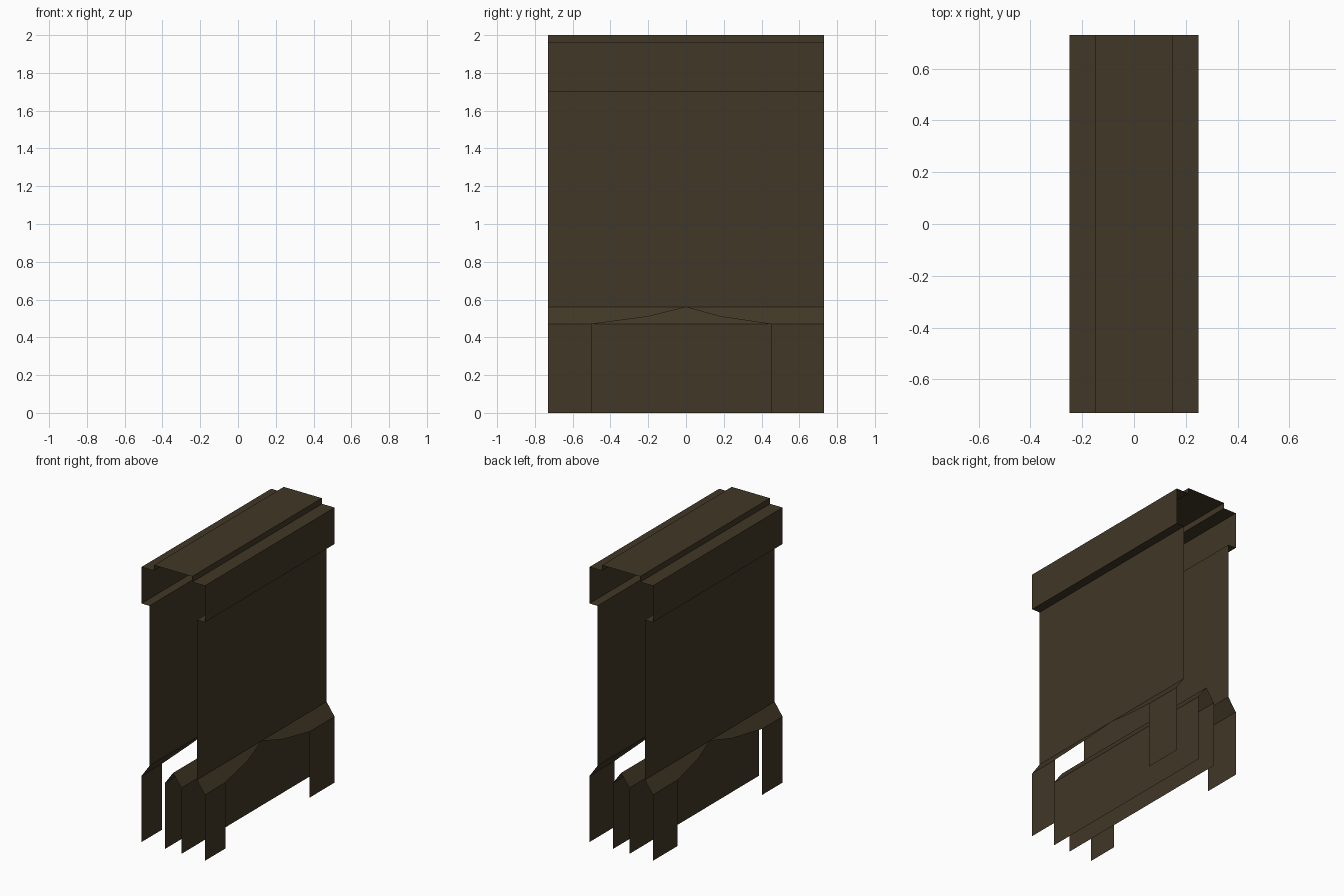
import bpy

if "Cube" in bpy.data.objects:
    bpy.data.objects.remove(bpy.data.objects["Cube"])

L = 0.73             # half length
WALL, OUT = 0.187, 0.25   # half widths of the wall and of the legs / cornice
Z_FLARE, Z_LEG = 0.56, 0.47

mat = bpy.data.materials.new("dark olive brown")
mat.diffuse_color = (0.052, 0.038, 0.019, 1)
mat.use_nodes = True
mat.node_tree.nodes["Principled BSDF"].inputs["Base Color"].default_value = mat.diffuse_color


def make(name, verts, faces):
    me = bpy.data.meshes.new(name)
    me.from_pydata(verts, [], faces)
    me.materials.append(mat)
    ob = bpy.data.objects.new(name, me)
    bpy.context.collection.objects.link(ob)
    return ob


def sheet(name, profile):
    """Open sheet: an x-z profile swept along the whole length."""
    n = len(profile)
    verts = [(x, y, z) for y in (-L, L) for x, z in profile]
    return make(name, verts, [(i, i + 1, n + i + 1, n + i) for i in range(n - 1)])


def mirror(ob):
    ob.modifiers.new("mirror", 'MIRROR').use_axis[0] = True


# Upper shell: walls, stepped-out cornice and raised roof, open at both ends
half = [(WALL, Z_FLARE), (WALL, 1.70), (OUT, 1.70), (OUT, 1.96), (0.151, 1.96), (0.15, 2.0)]
sheet("upper_shell", half + [(-x, z) for x, z in reversed(half)])

# Central ridged core between the legs
sheet("ridged_core", [(0.065, 0), (0.065, Z_LEG), (0, Z_FLARE), (-0.065, Z_LEG), (-0.065, 0)])


# Flared skirt with the arch cut into it, in two halves meeting at the arch top
def flare_x(z):
    return OUT + (WALL - OUT) * (z - Z_LEG) / (Z_FLARE - Z_LEG)


arch = {"front": [(-L, Z_FLARE), (-L, Z_LEG), (-0.5, Z_LEG), (-0.2, 0.51), (0, Z_FLARE)],
        "back": [(0, Z_FLARE), (0.18, 0.51), (0.45, Z_LEG), (L, Z_LEG), (L, Z_FLARE)]}
for end, pts in arch.items():
    mirror(make(end + "_skirt", [(flare_x(z), y, z) for y, z in pts], [range(5)]))

# Flat legs at the four corners
for end, y0, y1 in (("front", -L, -0.5), ("back", 0.45, L)):
    mirror(make(end + "_legs", [(OUT, y0, 0), (OUT, y1, 0), (OUT, y1, Z_LEG), (OUT, y0, Z_LEG)],
                [(0, 1, 2, 3)]))
